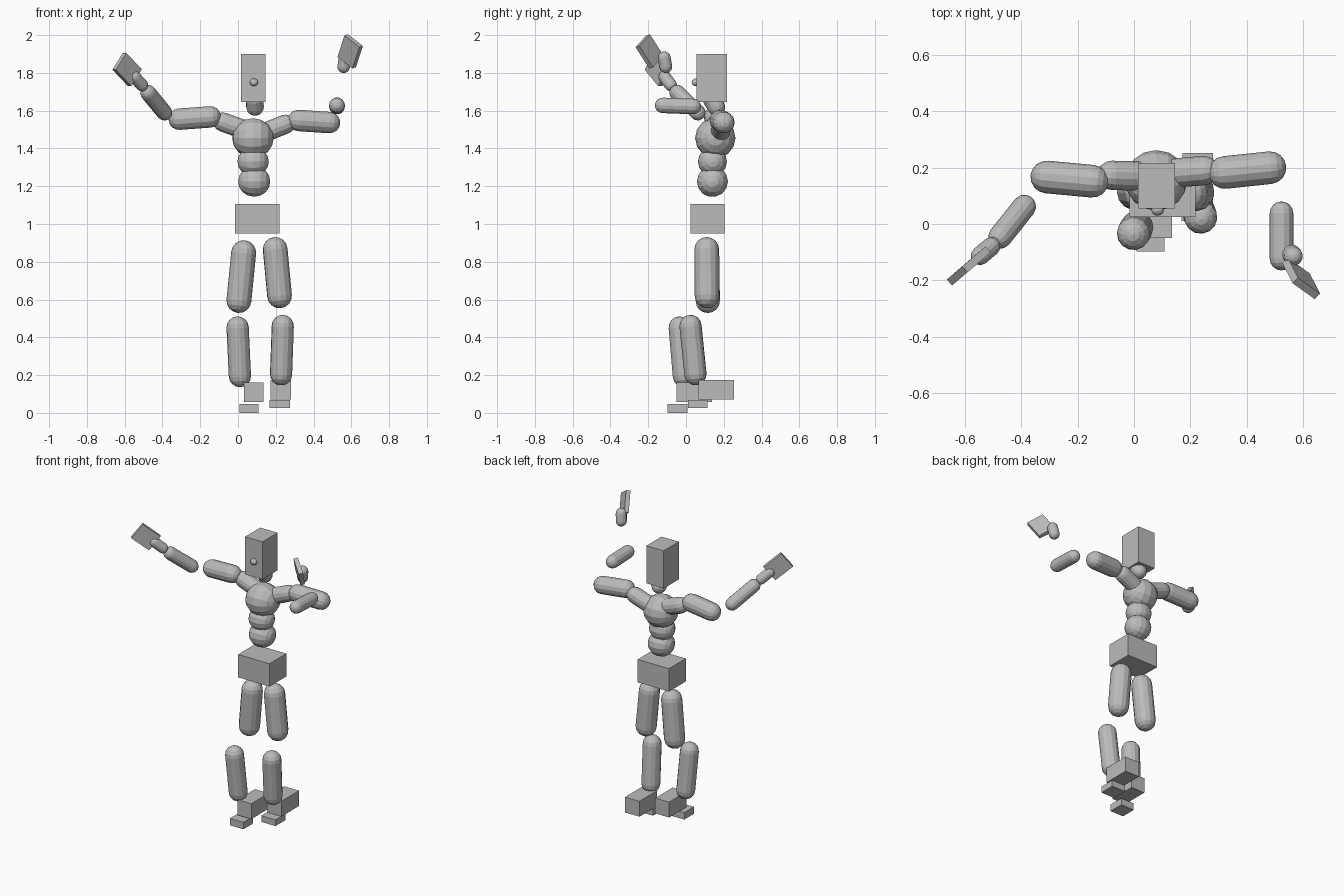
import bpy, bmesh, math
from mathutils import Vector, Matrix

if "Cube" in bpy.data.objects:
    bpy.data.objects.remove(bpy.data.objects["Cube"], do_unlink=True)

grey = bpy.data.materials.new("plain_grey")
grey.use_nodes = True
COLOUR = (0.5, 0.5, 0.5, 1)
grey.diffuse_color = COLOUR
grey.node_tree.nodes["Principled BSDF"].inputs["Base Color"].default_value = COLOUR

SIDES, RINGS = 14, 4


def finish(name, bm):
    bmesh.ops.recalc_face_normals(bm, faces=bm.faces)
    mesh = bpy.data.meshes.new(name)
    bm.to_mesh(mesh)
    bm.free()
    mesh.materials.append(grey)
    obj = bpy.data.objects.new(name, mesh)
    bpy.context.collection.objects.link(obj)
    return obj


def capsule(name, start, end, radius):
    """Round-ended limb between two cap centres."""
    start, end = Vector(start), Vector(end)
    axis = end - start
    angles = [math.pi / 2 * i / RINGS for i in range(RINGS + 1)]
    lower = [(radius * math.sin(a), -radius * math.cos(a)) for a in angles]
    upper = [(r, axis.length - z) for r, z in reversed(lower)]
    bm = bmesh.new()
    verts = [bm.verts.new((r, 0, z)) for r, z in lower + upper]
    edges = [bm.edges.new(pair) for pair in zip(verts, verts[1:])]
    bmesh.ops.spin(bm, geom=verts + edges, cent=(0, 0, 0), axis=(0, 0, 1),
                   angle=2 * math.pi, steps=SIDES)
    bmesh.ops.remove_doubles(bm, verts=bm.verts, dist=0.0005)
    turn = axis.to_track_quat('Z', 'Y').to_matrix().to_4x4()
    bm.transform(Matrix.Translation(start) @ turn)
    return finish(name, bm)


def box(name, low, high):
    """Axis-aligned block between two corners."""
    low, high = Vector(low), Vector(high)
    bm = bmesh.new()
    bmesh.ops.create_cube(bm, size=1)
    bm.transform(Matrix.Translation((low + high) / 2) @ Matrix.Diagonal((*(high - low), 1)))
    return finish(name, bm)


def hand(name, centre, along, across):
    """Flat tilted plate, long side following the wrist."""
    z = Vector(along).normalized()
    y = z.cross(Vector(across)).normalized()
    x = y.cross(z)
    turn = Matrix((x, y, z)).transposed().to_4x4()
    bm = bmesh.new()
    bmesh.ops.create_cube(bm, size=1)
    bm.transform(Matrix.Translation(centre) @ turn @ Matrix.Diagonal((0.115, 0.028, 0.139, 1)))
    return finish(name, bm)


# Head and torso
box("head", (0.015, 0.055, 1.645), (0.145, 0.217, 1.90))
capsule("nose", (0.082, 0.05, 1.75), (0.086, 0.05, 1.75), 0.02)
capsule("neck", (0.088, 0.135, 1.66), (0.09, 0.16, 1.62), 0.047)
capsule("chest", (0.076, 0.155, 1.455), (0.082, 0.155, 1.455), 0.107)
capsule("waist", (0.074, 0.14, 1.33), (0.086, 0.14, 1.33), 0.077)
capsule("belly", (0.083, 0.14, 1.225), (0.089, 0.14, 1.225), 0.082)
box("pelvis", (-0.016, 0.025, 0.95), (0.219, 0.205, 1.105))

# Arms
capsule("right_shoulder", (0.03, 0.17, 1.50), (-0.08, 0.173, 1.54), 0.052)
capsule("left_shoulder", (0.13, 0.18, 1.48), (0.25, 0.19, 1.528), 0.052)
capsule("right_upper_arm", (-0.148, 0.152, 1.567), (-0.31, 0.167, 1.555), 0.058)
capsule("left_upper_arm", (0.322, 0.183, 1.548), (0.483, 0.2, 1.537), 0.058)
capsule("right_forearm", (-0.39, 0.062, 1.59), (-0.476, -0.046, 1.695), 0.042)
capsule("left_forearm", (0.524, 0.038, 1.622), (0.524, -0.123, 1.628), 0.042)
capsule("right_wrist", (-0.508, -0.08, 1.735), (-0.547, -0.113, 1.778), 0.033)
capsule("left_wrist", (0.56, -0.107, 1.833), (0.566, -0.115, 1.88), 0.034)
hand("right_hand", (-0.587, -0.149, 1.818), (-0.085, -0.073, 0.09), (0.065, 0.055, 0.08))
hand("left_hand", (0.594, -0.193, 1.914), (0.036, -0.07, 0.11), (0.08, -0.06, -0.055))

# Legs
capsule("right_thigh", (0.005, 0.115, 0.595), (0.03, 0.11, 0.848), 0.066)
capsule("left_thigh", (0.22, 0.112, 0.62), (0.197, 0.11, 0.865), 0.066)
capsule("right_calf", (0.01, -0.012, 0.195), (-0.002, -0.034, 0.452), 0.059)
capsule("left_calf", (0.228, 0.05, 0.205), (0.237, 0.024, 0.46), 0.059)

# Feet and toes
box("right_foot", (0.031, -0.05, 0.058), (0.135, 0.137, 0.162))
box("left_foot", (0.172, 0.067, 0.07), (0.28, 0.253, 0.174))
box("right_toe", (0.008, -0.097, 0), (0.109, 0.007, 0.047))
box("left_toe", (0.168, 0.01, 0.025), (0.274, 0.115, 0.067))
